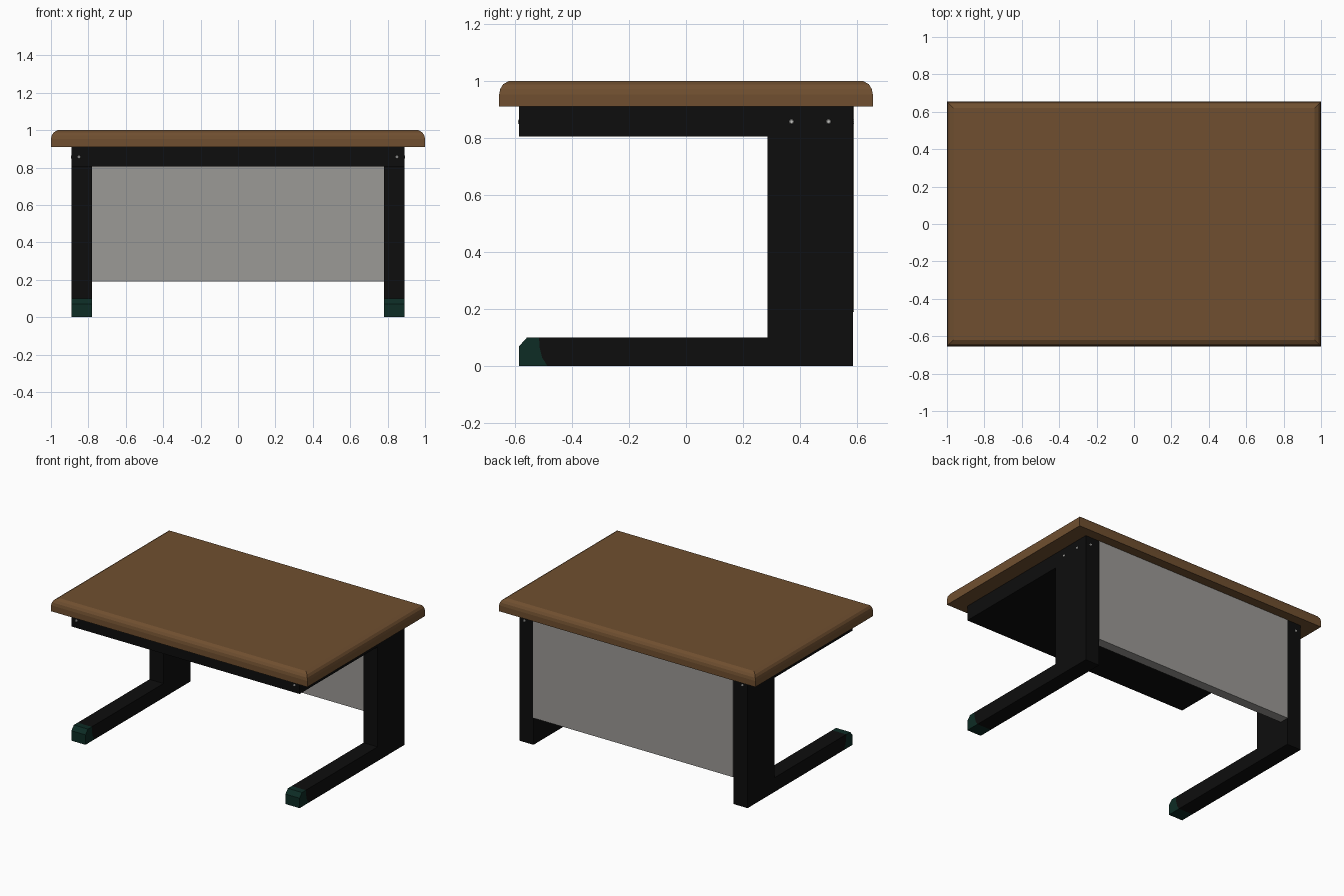
import bpy, bmesh
from math import radians
from mathutils import Matrix

old = bpy.data.objects.get("Cube")
if old:
    bpy.data.objects.remove(old, do_unlink=True)


def material(name, rgb):
    m = bpy.data.materials.new(name)
    m.use_nodes = True
    color = (*rgb, 1)
    m.diffuse_color = color
    m.node_tree.nodes["Principled BSDF"].inputs["Base Color"].default_value = color
    return m


WOOD = material("brown wood", (0.16, 0.078, 0.029))
BLACK = material("black metal", (0.004, 0.004, 0.004))
GREY = material("grey panel", (0.33, 0.32, 0.305))
GREEN = material("dark green plastic", (0.004, 0.025, 0.018))
STEEL = material("light steel", (0.55, 0.55, 0.53))


def finish(name, bm, mat):
    bmesh.ops.recalc_face_normals(bm, faces=bm.faces)
    mesh = bpy.data.meshes.new(name)
    bm.to_mesh(mesh)
    bm.free()
    mesh.materials.append(mat)
    obj = bpy.data.objects.new(name, mesh)
    bpy.context.collection.objects.link(obj)
    return obj


def loft(name, rings, mat):
    """Skin matching rings of points and close both ends."""
    bm = bmesh.new()
    loops = [[bm.verts.new(p) for p in ring] for ring in rings]
    n = len(loops[0])
    for a, b in zip(loops, loops[1:]):
        for i in range(n):
            j = (i + 1) % n
            bm.faces.new((a[i], a[j], b[j], b[i]))
    bm.faces.new(loops[0])
    bm.faces.new(loops[-1])
    return finish(name, bm, mat)


def side_prism(name, profile, x0, x1, mat):
    """Extrude a (y, z) profile along x."""
    return loft(name, [[(x, y, z) for y, z in profile] for x in (x0, x1)], mat)


def rect(y0, y1, z0, z1):
    return [(y0, z0), (y1, z0), (y1, z1), (y0, z1)]


def screw(name, location, axis, angle):
    """Small low-domed screw head facing along the rotated z axis."""
    bm = bmesh.new()
    turn = Matrix.Translation(location) @ Matrix.Rotation(radians(angle), 4, axis)
    bmesh.ops.create_cone(bm, cap_ends=True, segments=8, radius1=0.012,
                          radius2=0.006, depth=0.008, matrix=turn)
    finish(name, bm, STEEL)


# Table top with a rounded upper edge
edge = [(0, 0.91), (0, 0.952), (0.004, 0.972), (0.014, 0.988), (0.035, 1.0)]
rings = []
for inset, z in edge:
    x, y = 1 - inset, 0.655 - inset
    rings.append([(-x, -y, z), (x, -y, z), (x, y, z), (-x, y, z)])
loft("table_top", rings, WOOD)

# Depth, leg width and height shared by the side frames
FRONT, BACK, TOP = -0.585, 0.585, 0.91
INNER, OUTER = 0.78, 0.89
seam = [(-0.515, 0.1), (-0.513, 0.065), (-0.504, 0.03), (-0.485, 0)]
frame = seam + [(BACK, 0), (BACK, TOP), (FRONT, TOP),
                (FRONT, 0.805), (0.285, 0.805), (0.285, 0.1)]
cap = seam + [(FRONT, 0), (FRONT, 0.07), (-0.558, 0.1)]

for side, s in (("left", 1), ("right", -1)):
    # C-shaped leg and its foot cap
    side_prism(side + "_leg_frame", frame, s * INNER, s * OUTER, BLACK)
    side_prism(side + "_foot_cap", cap, s * INNER, s * OUTER, GREEN)
    # Screws on the outside, front and back of the frame
    for i, y in enumerate((0.37, 0.5)):
        screw(f"{side}_side_screw_{i + 1}", (s * OUTER, y, 0.857), 'Y', 90 * s)
    screw(side + "_front_screw", (s * 0.85, FRONT, 0.857), 'X', 90)
    screw(side + "_back_screw", (s * 0.85, BACK, 0.857), 'X', -90)

# Box under the table top, and the modesty panel between the legs
side_prism("under_top_box", rect(FRONT, 0.52, 0.805, TOP), -INNER, INNER, BLACK)
side_prism("back_panel", rect(0.52, 0.588, 0.19, TOP), -INNER, INNER, GREY)
